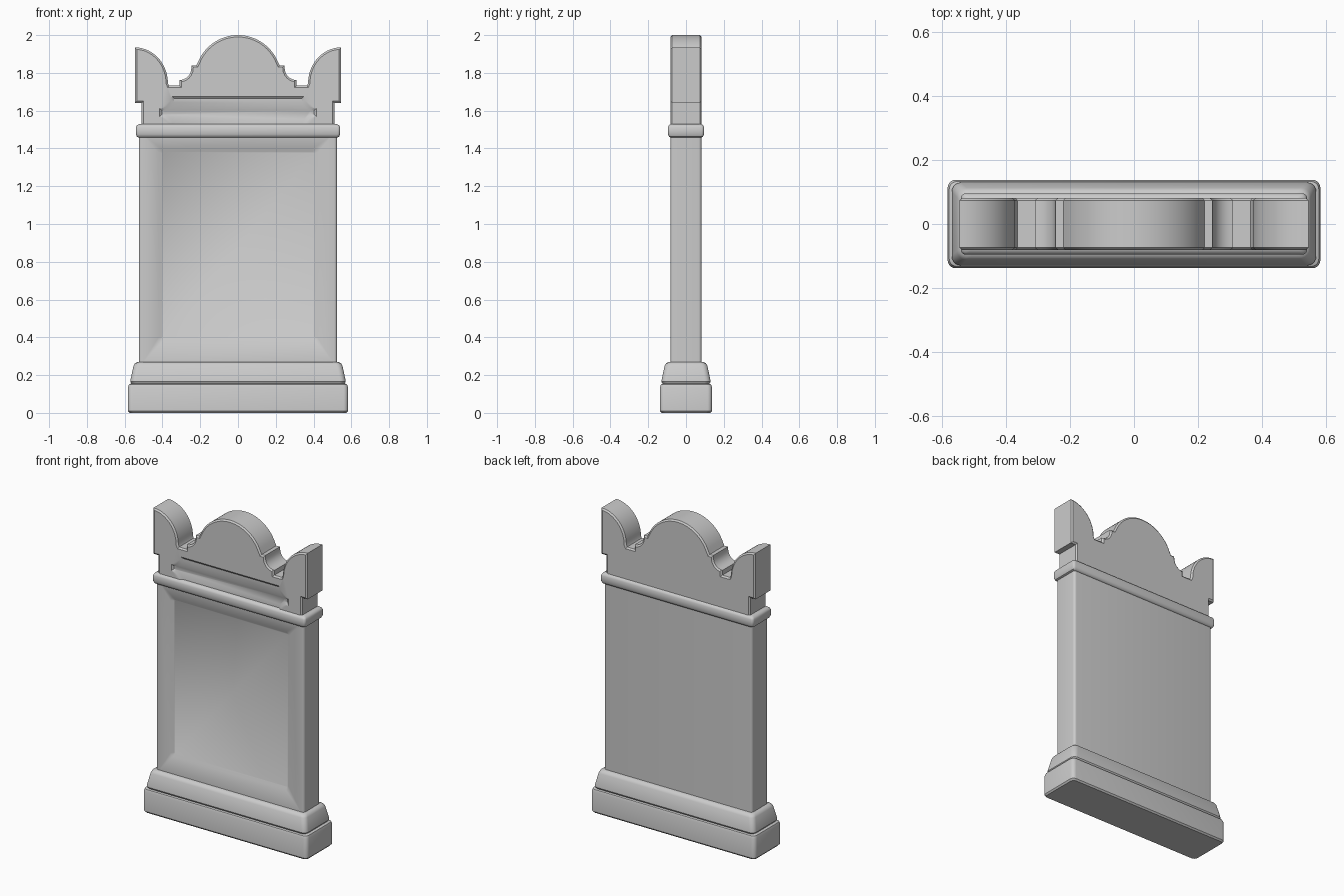
import bpy, bmesh, math
from math import sin, cos, pi

if "Cube" in bpy.data.objects:
    bpy.data.objects.remove(bpy.data.objects["Cube"])


def finish(name, bm):
    bmesh.ops.recalc_face_normals(bm, faces=bm.faces)
    me = bpy.data.meshes.new(name)
    bm.to_mesh(me)
    bm.free()
    ob = bpy.data.objects.new(name, me)
    bpy.context.collection.objects.link(ob)
    return ob


def smooth(ob):
    bpy.ops.object.select_all(action='DESELECT')
    bpy.context.view_layer.objects.active = ob
    ob.select_set(True)
    bpy.ops.object.shade_smooth_by_angle(angle=math.radians(35))


def loft(name, rings):
    """Skin closed rings of equal length and cap both ends."""
    bm = bmesh.new()
    rows = [[bm.verts.new(p) for p in r] for r in rings]
    n = len(rows[0])
    for a, b in zip(rows, rows[1:]):
        for i in range(n):
            j = (i + 1) % n
            bm.faces.new((a[i], a[j], b[j], b[i]))
    bm.faces.new(rows[0])
    bm.faces.new(rows[-1])
    return finish(name, bm)


def corners(hx, hy, r, concave=False, n=5):
    """Rectangle outline with rounded or scooped corners."""
    pts = []
    for k, (sx, sy) in enumerate([(1, 1), (-1, 1), (-1, -1), (1, -1)]):
        for i in range(n + 1):
            t = i / n * pi / 2
            if concave:
                a = k * pi / 2 + 1.5 * pi - t
                pts.append((sx * hx + r * cos(a), sy * hy + r * sin(a)))
            else:
                a = k * pi / 2 + t
                pts.append((sx * (hx - r) + r * cos(a), sy * (hy - r) + r * sin(a)))
    return pts


def moulding(name, profile, r):
    """Stack rounded rectangles given as (half x, half y, z)."""
    return loft(name, [[(x, y, z) for x, y in corners(hx, hy, r)] for hx, hy, z in profile])


def recess(ob, zc, outer, inner, floor):
    """Cut a sloped-edge sunken panel into the front face."""
    rings = [[(x, y, z + zc) for x, z in o]
             for o, y in ((outer, -0.2), (outer, -0.082), (inner, floor))]
    cut = loft("panel_cutter", rings)
    cut.hide_render = True
    mod = ob.modifiers.new("panel", 'BOOLEAN')
    mod.operation, mod.solver, mod.object = 'DIFFERENCE', 'EXACT', cut
    bpy.context.view_layer.objects.active = ob
    bpy.ops.object.modifier_apply(modifier=mod.name)
    bpy.data.objects.remove(cut)


# Stepped base
smooth(moulding("plinth", [(.575, .13, 0), (.583, .138, .01), (.583, .138, .135),
                           (.578, .133, .15), (.56, .115, .16)], .025))
smooth(moulding("base_moulding", [(.562, .122, .15), (.57, .13, .165), (.568, .128, .18),
                                  (.553, .113, .25), (.545, .105, .263), (.53, .092, .27)], .03))

# Main slab with sunken inscription panel
slab = moulding("slab", [(.525, .082, .26), (.525, .082, 1.48)], .016)
recess(slab, .89, corners(.42, .51, .022), corners(.403, .493, .008), -.07)
smooth(slab)

# Band between slab and crown
smooth(moulding("band", [(.525, .082, 1.457), (.535, .09, 1.462), (.541, .096, 1.475),
                         (.541, .096, 1.512), (.536, .091, 1.522), (.522, .08, 1.53)], .015))

# Crown silhouette, right half from the bottom up to the apex
half = [(.51, 1.49), (.51, 1.64), (.546, 1.64)]
half += [(.546 - .175 * sin(a), 1.745 + .19 * cos(a))
         for a in [i / 14 * pi / 2 for i in range(15)]]
half += [(.365, 1.732), (.31, 1.732), (.31, 1.76)]
half += [(.31 - .063 * sin(a), 1.825 - .063 * cos(a))
         for a in [i / 6 * pi / 2 for i in range(7)]]
half += [(.245, 1.84), (.22, 1.84)]
half += [(.228 * cos(a), 1.772 + .228 * sin(a))
         for a in [.31 + i / 16 * (pi / 2 - .31) for i in range(1, 17)]]
outline = half[:-1] + [(0, 2.0)] + [(-x, z) for x, z in reversed(half[:-1])]

# Crown body with chamfered front and back rims
bm = bmesh.new()
front, back = ([bm.verts.new((x, y, z)) for x, z in outline] for y in (-.074, .074))
n = len(outline)
for i in range(n):
    j = (i + 1) % n
    bm.faces.new((front[i], front[j], back[j], back[i]))
caps = [bm.faces.new(front), bm.faces.new(back)]
bmesh.ops.recalc_face_normals(bm, faces=bm.faces)
bmesh.ops.inset_region(bm, faces=caps, thickness=.01, depth=.008, use_even_offset=True)
crown = finish("crown", bm)

# Scooped-corner cartouche, its lower part hidden behind the band
recess(crown, 1.59, corners(.415, .086, .065, True), corners(.403, .074, .065, True), -.072)
smooth(crown)
